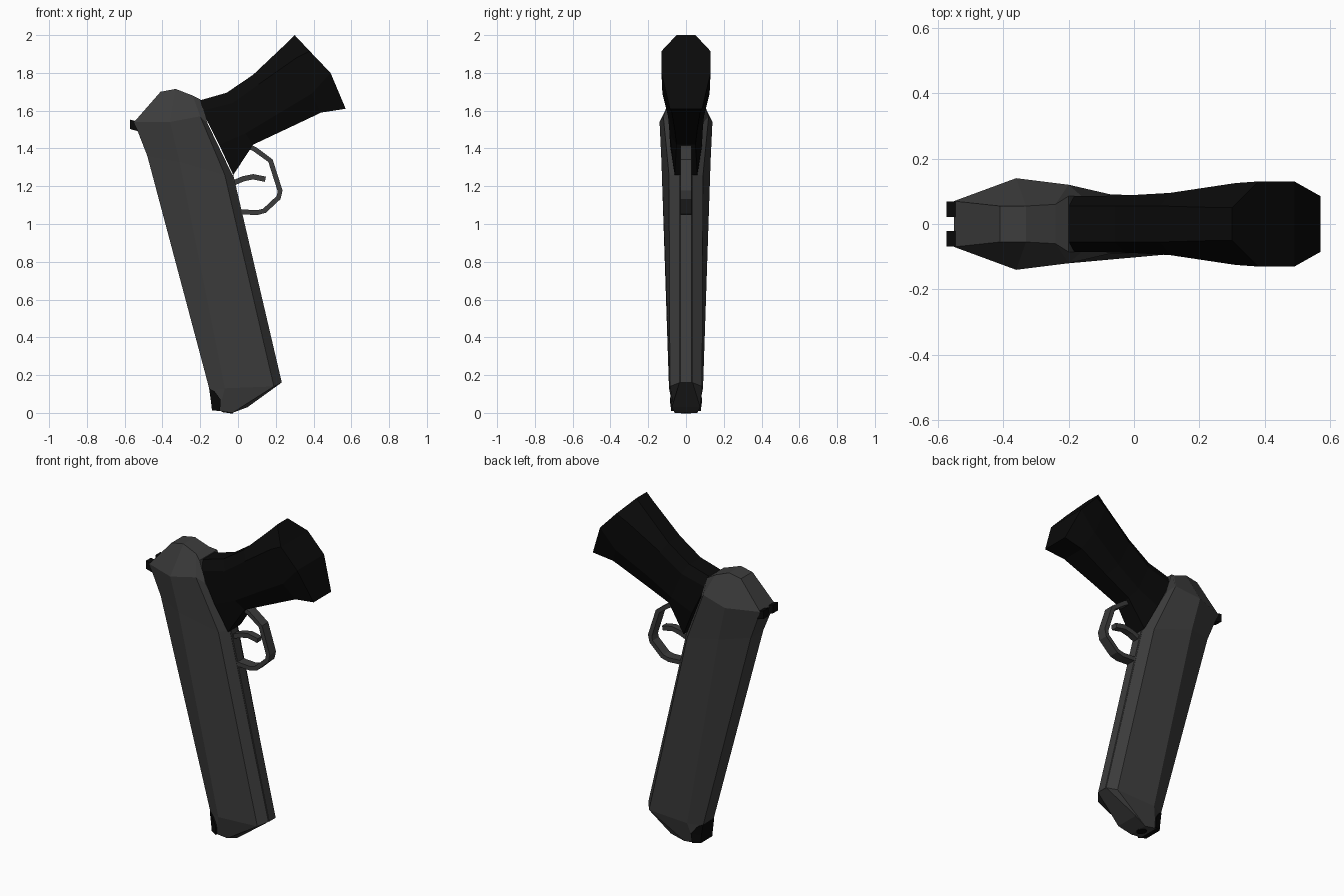
import bpy, bmesh, math
from mathutils import Vector

if "Cube" in bpy.data.objects:
    bpy.data.objects.remove(bpy.data.objects["Cube"])


def material(name, rgb):
    m = bpy.data.materials.new(name)
    m.diffuse_color = (*rgb, 1)
    m.use_nodes = True
    m.node_tree.nodes["Principled BSDF"].inputs["Base Color"].default_value = m.diffuse_color
    return m


GREY = material("gunmetal grey", (0.045, 0.045, 0.045))
BLACK = material("black", (0.003, 0.003, 0.003))


def finish(bm, name, mat):
    bmesh.ops.recalc_face_normals(bm, faces=bm.faces)
    me = bpy.data.meshes.new(name)
    bm.to_mesh(me)
    bm.free()
    me.materials.append(mat)
    ob = bpy.data.objects.new(name, me)
    bpy.context.collection.objects.link(ob)
    return ob


def loft(name, sections, mat):
    """Each section lists (x, z, half width); it is mirrored in y and skinned."""
    bm = bmesh.new()
    n = len(sections[0])
    rings = []
    for s in sections:
        a = [bm.verts.new((x, w, z)) for x, z, w in s]
        b = [bm.verts.new((x, -w, z)) for x, z, w in s]
        rings.append(a + b[::-1])
    for r, q in zip(rings, rings[1:]):
        for i in range(2 * n):
            j = (i + 1) % (2 * n)
            bm.faces.new((r[i], r[j], q[j], q[i]))
    for r in (rings[0], rings[-1]):
        for i in range(n - 1):
            bm.faces.new((r[i], r[i + 1], r[2 * n - 2 - i], r[2 * n - 1 - i]))
    return finish(bm, name, mat)


def strap(name, path, thick, half, mat):
    """Flat bar following a path in the xz plane."""
    pts = [Vector(p) for p in path]
    secs = []
    for i, p in enumerate(pts):
        d = (pts[min(i + 1, len(pts) - 1)] - pts[max(i - 1, 0)]).normalized()
        nrm = Vector((-d.y, d.x)) * thick / 2
        secs.append([(*(p + nrm), half), (*(p - nrm), half)])
    return loft(name, secs, mat)


# Slide and frame, from muzzle up to the rounded rear
loft("slide_and_frame", [
    [(-.135, .015, .05), (-.10, .01, .065), (-.03, 0, .06), (.05, .03, .075)],
    [(-.15, .12, .05), (-.07, .13, .09), (.19, .14, .085), (.23, .16, .035)],
    [(-.48, 1.36, .06), (-.31, 1.33, .13), (-.07, 1.26, .09), (-.03, 1.26, .035)],
    [(-.55, 1.54, .07), (-.36, 1.54, .14), (-.20, 1.57, .12), (-.16, 1.53, .085)],
    [(-.41, 1.70, .055), (-.33, 1.715, .055), (-.24, 1.68, .06), (-.20, 1.66, .085)],
], GREY)

# Raised strip along the underside of the frame
loft("frame_rail", [
    [(.19, .15, .055), (.232, .16, .03)],
    [(-.07, 1.26, .055), (-.025, 1.26, .03)],
], GREY)

# Grip, flaring to the butt
loft("grip", [
    [(-.20, 1.655, .055), (-.19, 1.60, .085), (-.10, 1.42, .085), (-.025, 1.26, .06)],
    [(-.06, 1.695, .055), (-.03, 1.64, .087), (.04, 1.48, .087), (.08, 1.42, .05)],
    [(.08, 1.79, .055), (.11, 1.74, .095), (.19, 1.57, .095), (.25, 1.50, .06)],
    [(.26, 1.96, .05), (.31, 1.88, .125), (.39, 1.69, .125), (.44, 1.59, .075)],
    [(.30, 2.0, .05), (.38, 1.915, .13), (.49, 1.80, .13), (.57, 1.61, .085)],
], BLACK)

# Trigger guard and trigger
strap("trigger_guard", [(.06, 1.41), (.09, 1.395), (.172, 1.335), (.223, 1.175),
                        (.215, 1.14), (.14, 1.07), (.10, 1.06), (.01, 1.065)],
      .026, .03, GREY)
strap("trigger", [(-.03, 1.215), (.03, 1.24), (.08, 1.25), (.145, 1.237)],
      .028, .02, GREY)

# Rear sight: two posts
for side in (-1, 1):
    bm = bmesh.new()
    bmesh.ops.create_cube(bm, size=1)
    for v in bm.verts:
        v.co = (-.55 + v.co.x * .045, side * .045 + v.co.y * .048,
                1.522 + v.co.z * .05 + v.co.x * -.012)
    finish(bm, "rear_sight_left" if side > 0 else "rear_sight_right", BLACK)

# Black muzzle corner
loft("muzzle_corner", [
    [(-.138, .013, .056), (-.095, .01, .078)],
    [(-.143, .06, .056), (-.092, .07, .086)],
    [(-.153, .13, .054), (-.125, .115, .075)],
], BLACK)

# Bore, a thin disc on the muzzle face
bm = bmesh.new()
bmesh.ops.create_cone(bm, cap_ends=True, segments=10, radius1=.03, radius2=.03, depth=.008)
for v in bm.verts:
    v.co = (v.co.x - .055, v.co.y, v.co.z + .004 - .14 * v.co.x)
finish(bm, "bore", BLACK)
